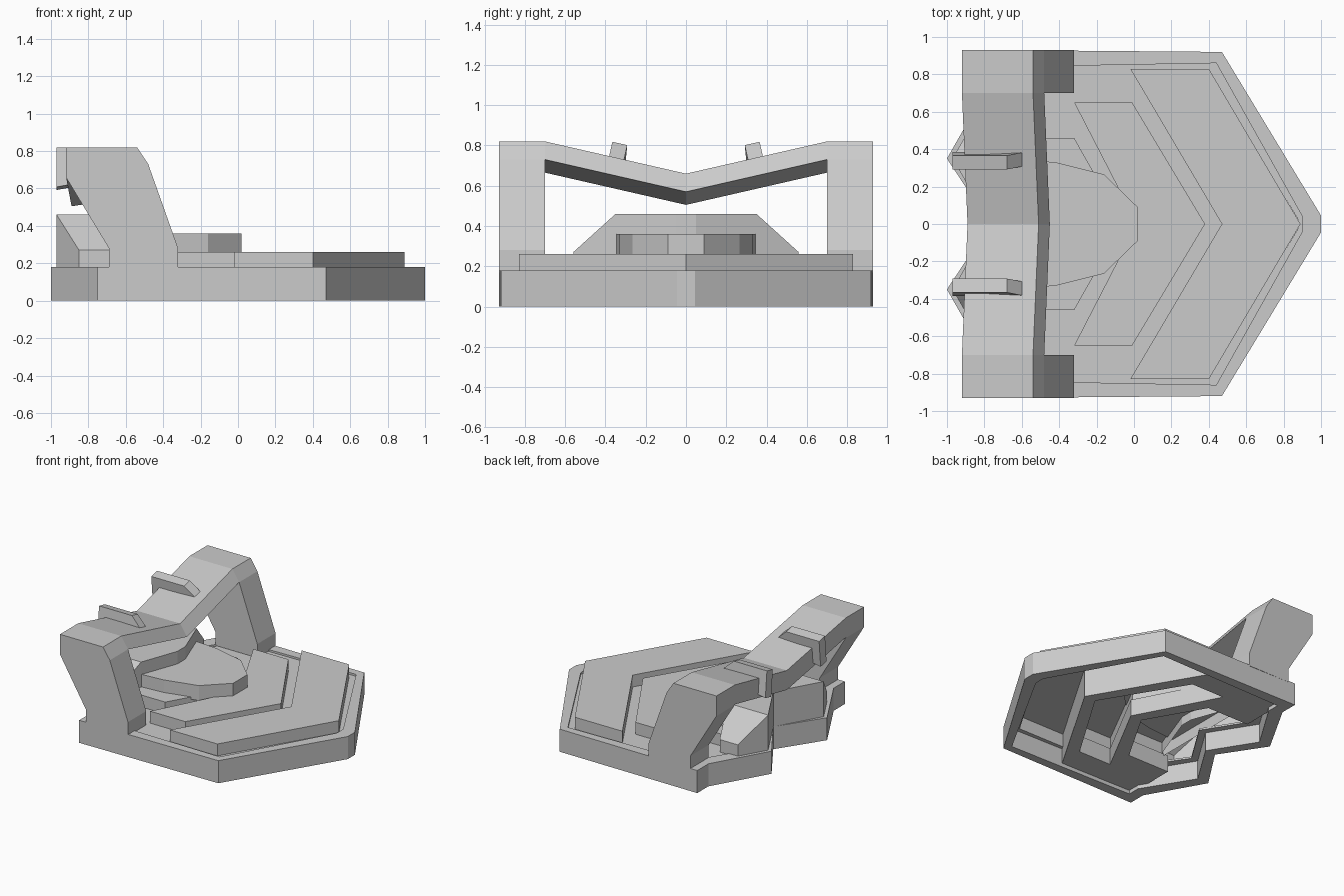
import bpy, bmesh

if "Cube" in bpy.data.objects:
    bpy.data.objects.remove(bpy.data.objects["Cube"])


def build(name, verts, faces):
    bm = bmesh.new()
    vs = [bm.verts.new(v) for v in verts]
    for f in faces:
        bm.faces.new([vs[i] for i in f])
    bmesh.ops.recalc_face_normals(bm, faces=bm.faces)
    me = bpy.data.meshes.new(name)
    bm.to_mesh(me)
    bm.free()
    ob = bpy.data.objects.new(name, me)
    bpy.context.collection.objects.link(ob)
    return ob


def loft(name, sections, first=True, last=True, closed=False):
    n, m = len(sections[0]), len(sections)
    faces = []
    for s in range(m if closed else m - 1):
        a, b = s * n, ((s + 1) % m) * n
        faces += [(a + i, a + (i + 1) % n, b + (i + 1) % n, b + i) for i in range(n)]
    if first and not closed:
        faces.append(tuple(range(n)))
    if last and not closed:
        faces.append(tuple(range((m - 1) * n, m * n)))
    return build(name, [v for s in sections for v in s], faces)


def sym(half):
    # mirror a half outline (y >= 0) to a full loop
    return half + [(x, -y) for x, y in reversed(half) if y > 1e-6]


def slab(name, outline, z0, z1, bottom=True):
    return loft(name, [[(x, y, z) for x, y in outline] for z in (z0, z1)], first=bottom)


def chevron(name, outer, inner, z0, z1, bottom=True):
    # bent band: both half paths run from the arm end to the tip on y = 0
    full = lambda p: p + [(x, -y) for x, y in reversed(p[:-1])]
    return slab(name, full(outer) + full(inner)[::-1], z0, z1, bottom)


# open base rim with a narrow ledge around the plates
outer = sym([(1, .045), (.47, .92), (-.75, .93), (-.75, .79), (-1, .35), (-.77, 0)])
inner = sym([(.9, .04), (.44, .86), (-.66, .84), (-.66, .74), (-.9, .35), (-.68, 0)])
ledge = sym([(.88, .02), (.395, .825), (-.6, .82), (-.6, .7), (-.84, .35), (-.62, 0)])
loft("base_rim", [[(x, y, z) for x, y in o] for o, z in
                  ((outer, 0), (outer, .18), (inner, .18), (inner, .165), (ledge, .165),
                   (ledge, .15), (inner, .15), (inner, 0))], closed=True)

# raised chevron plates, hollow underneath
chevron("front_plate", [(-.02, .83), (.4, .83), (.89, 0)], [(.47, 0)], .15, .26, False)
chevron("middle_plate", [(-.32, .65), (-.01, .65), (.38, 0)], [(.015, 0)], .15, .26, False)
slab("rear_plate", sym([(-.06, 0), (-.32, .46), (-.66, .46)]), .15, .26, False)

# deep webs filling the gaps between the plates
chevron("front_web", [(-.7, .85), (-.03, .85), (.47, 0)],
        [(-.7, .64), (-.02, .64), (.37, 0)], .03, .165)
chevron("rear_web", [(-.7, .66), (-.32, .66), (.03, 0)],
        [(-.7, .45), (-.33, .45), (-.07, 0)], .03, .165)

# upper faceted step
slab("upper_step", sym([(.02, .09), (-.16, .265), (-.42, .33), (-.66, .35)]), .24, .36)

# rear cowl with sloping shoulders, hollow underneath
half = [(-.5, .05), (-.61, .35), (-.69, .56), (-.85, .56), (-.97, .35), (-.77, 0)]
pts = sym(half)
n = len(pts)
tops = [.27 if abs(y) > .5 else .46 for x, y in pts]
verts = [(x, y, .17) for x, y in pts] + [(x, y, z) for (x, y), z in zip(pts, tops)]
faces = [(i, (i + 1) % n, n + (i + 1) % n, n + i) for i in range(n)]
faces += [tuple(n + i for i in f) for f in
          ((1, 2, 3, 4), (6, 7, 8, 9), (0, 1, 4, 5, 6, 9, 10))]
build("rear_cowl", verts, faces)

# arch legs, crossbar and fins
leg = [(-.92, .82), (-.54, .82), (-.48, .73), (-.32, .28), (-.32, .17),
       (-.69, .17), (-.69, .28), (-.92, .66)]
bar = [(-.92, .82), (-.54, .82), (-.48, .73), (-.92, .665)]
fin = [(-.97, .81), (-.68, .81), (-.59, .73), (-.86, .62), (-.97, .6)]
for side, s in (("left", 1), ("right", -1)):
    loft(side + "_leg", [[(x, s * y, z) for x, z in leg] for y in (.70, .93)])
    loft(side + "_fin", [[(x, s * (.342 + t - .22 * max(z - .75, -.03)), z + .22 * t)
                          for x, z in fin] for t in (-.037, .037)])
loft("crossbar", [[(x + dx, y, z - dz) for x, z in bar] for y, dx, dz in
                  ((-.7, 0, 0), (0, .03, .16), (.7, 0, 0))])
